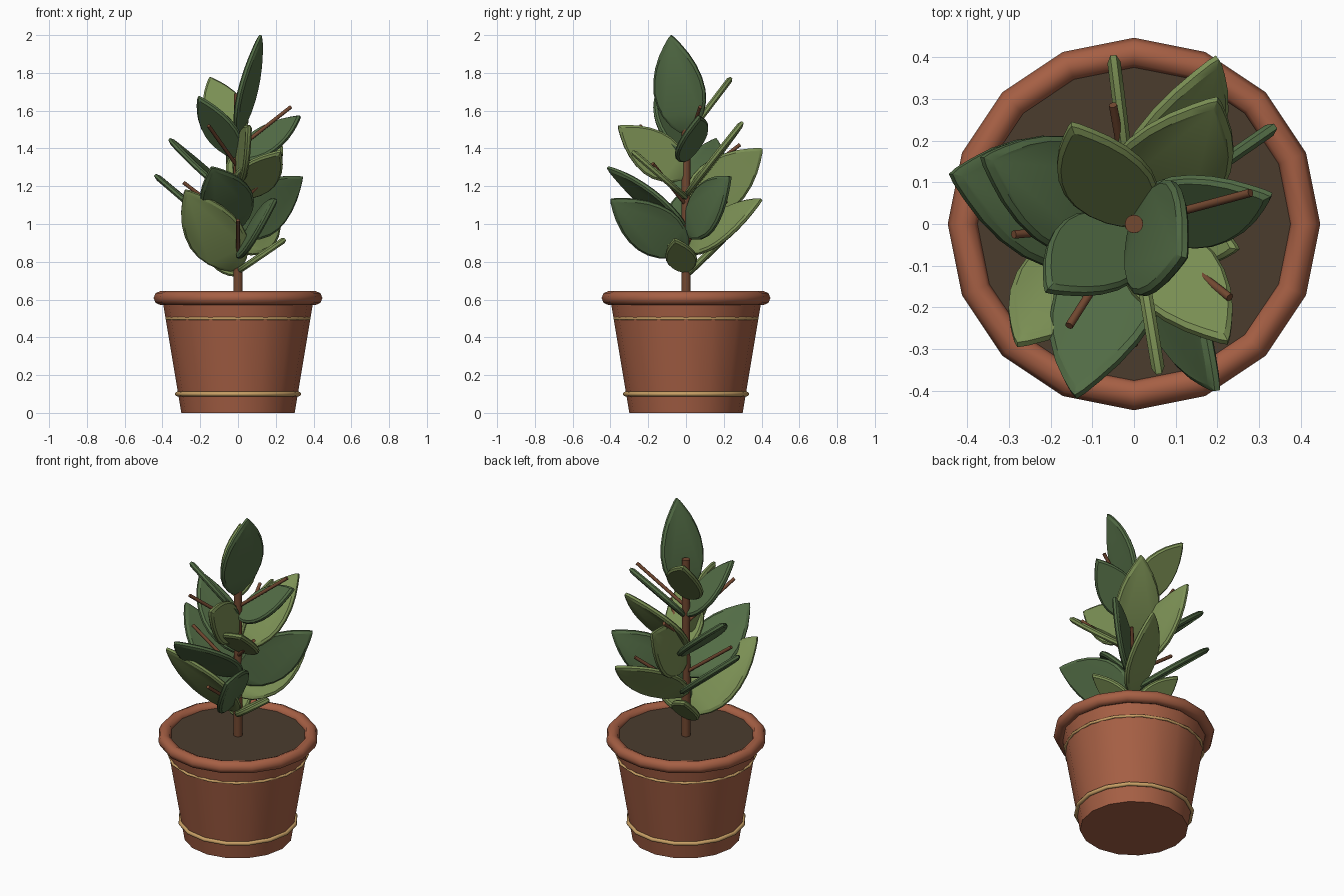
import bpy, bmesh, math
from mathutils import Vector, Matrix

if "Cube" in bpy.data.objects:
    bpy.data.objects.remove(bpy.data.objects["Cube"])


def mat(name, rgb):
    m = bpy.data.materials.new(name)
    m.diffuse_color = (*rgb, 1)
    m.use_nodes = True
    m.node_tree.nodes["Principled BSDF"].inputs["Base Color"].default_value = m.diffuse_color
    return m


CLAY = mat("clay", (0.38, 0.115, 0.058))
BAND = mat("band", (0.58, 0.35, 0.13))
SOIL = mat("soil", (0.07, 0.045, 0.027))
BARK = mat("bark", (0.17, 0.065, 0.03))
DARK = mat("dark_leaf", (0.085, 0.15, 0.06))
OLIVE = mat("olive_leaf", (0.2, 0.28, 0.09))


def finish(ob, name, material, angle=35):
    ob.name = name
    ob.data.materials.append(material)
    bpy.ops.object.select_all(action='DESELECT')
    ob.select_set(True)
    bpy.context.view_layer.objects.active = ob
    bpy.ops.object.shade_smooth_by_angle(angle=math.radians(angle))
    return ob


def cone(name, r1, r2, z0, z1, sides, material):
    bpy.ops.mesh.primitive_cone_add(vertices=sides, radius1=r1, radius2=r2,
                                    depth=z1 - z0, location=(0, 0, (z0 + z1) / 2))
    return finish(bpy.context.object, name, material)


def ring(name, z, major, minor, material, turn=0.0, sections=8):
    bpy.ops.mesh.primitive_torus_add(major_segments=16, minor_segments=sections,
                                     major_radius=major, minor_radius=minor,
                                     location=(0, 0, z), rotation=(0, 0, turn))
    return finish(bpy.context.object, name, material, 60)


def rod(name, a, b, r, material):
    a, b = Vector(a), Vector(b)
    d = b - a
    bpy.ops.mesh.primitive_cylinder_add(vertices=8, radius=r, depth=d.length,
                                        location=(a + b) / 2,
                                        rotation=d.to_track_quat('Z', 'Y').to_euler())
    return finish(bpy.context.object, name, material, 50)


# half outline of a leaf: distance along it, half width
HALF = [(0.0, 0.0), (0.02, 0.25), (0.08, 0.52), (0.18, 0.78), (0.3, 0.95), (0.42, 1.0),
        (0.55, 0.94), (0.68, 0.79), (0.8, 0.57), (0.9, 0.32), (0.97, 0.12), (1.0, 0.0)]
OUTLINE = HALF + [(t, -w) for t, w in HALF[-2:0:-1]]


def leaf(name, base_z, tip, roll, material, ratio=0.265, thick=0.032):
    # plate with bevelled rim, pointing from the trunk to the tip
    base, tip = Vector((0, 0, base_z)), Vector(tip)
    d = tip - base
    length = d.length
    d.normalize()
    h = Vector((0, 0, 1)).cross(d).normalized()
    v = d.cross(h)
    a = math.radians(roll)
    w = h * math.cos(a) + v * math.sin(a)
    n = d.cross(w)
    bm = bmesh.new()
    rings = []
    for s, k in ((0.92, -0.5), (1, -0.22), (1, 0.22), (0.92, 0.5)):
        rings.append([bm.verts.new(base + d * length * (0.45 + (t - 0.45) * s)
                                   + w * length * ratio * y * s + n * thick * k)
                      for t, y in OUTLINE])
    m = len(OUTLINE)
    for lo, hi in zip(rings, rings[1:]):
        for i in range(m):
            j = (i + 1) % m
            bm.faces.new((lo[i], lo[j], hi[j], hi[i]))
    bm.faces.new(rings[0])
    bm.faces.new(rings[-1])
    bmesh.ops.recalc_face_normals(bm, faces=bm.faces)
    me = bpy.data.meshes.new(name)
    bm.to_mesh(me)
    bm.free()
    ob = bpy.data.objects.new(name, me)
    bpy.context.collection.objects.link(ob)
    return finish(ob, name, material, 30)


# pot, rim, bands and soil
cone("pot_body", 0.3, 0.4, 0, 0.6, 16, CLAY)
ring("pot_rim", 0.608, 0.41, 0.037, CLAY)
ring("lower_band", 0.1, 0.322, 0.012, BAND)
ring("upper_band", 0.5, 0.385, 0.008, BAND, math.pi / 16)
cone("soil", 0.385, 0.385, 0.58, 0.615, 16, SOIL)

# trunk and twigs on a golden-angle spiral
cone("trunk", 0.025, 0.022, 0.6, 1.69, 12, BARK)
for i in range(7):
    a = math.radians(270 + 137.5 * i)
    z = 0.8 + 0.1 * i
    rod(f"twig_{i + 1}", (0, 0, z),
        (0.29 * math.cos(a), 0.29 * math.sin(a), z + 0.22), 0.01, BARK)

# leaves: base height, tip, roll, colour
LEAVES = [
    (0.75, (0.25, -0.06, 0.92), 8, OLIVE),
    (0.73, (-0.14, 0.21, 0.93), -25, OLIVE),
    (0.85, (0.2, -0.4, 1.13), 60, DARK),
    (0.86, (0.2, 0.4, 1.13), 45, OLIVE),
    (0.76, (-0.28, -0.29, 1.18), 35, OLIVE),
    (0.89, (-0.44, 0.12, 1.26), 9, DARK),
    (0.95, (0.34, 0.235, 1.25), 90, DARK),
    (0.98, (-0.14, -0.415, 1.3), 30, DARK),
    (1.05, (-0.05, 0.405, 1.4), 90, OLIVE),
    (1.14, (0.225, -0.285, 1.385), -24, OLIVE),
    (1.12, (-0.365, 0.16, 1.45), 10, DARK),
    (1.25, (0.06, -0.36, 1.52), 90, OLIVE),
    (1.15, (0.2, 0.3, 1.54), 24, OLIVE),
    (1.34, (0.33, 0.07, 1.57), 35, DARK),
    (1.35, (-0.21, -0.16, 1.675), 15, DARK),
    (1.46, (-0.15, 0.24, 1.775), -25, OLIVE),
    (1.48, (0.12, -0.08, 2.0), 16, DARK),
]
for i, (z, tip, roll, m) in enumerate(LEAVES):
    leaf(f"leaf_{i + 1}", z, tip, roll, m)
